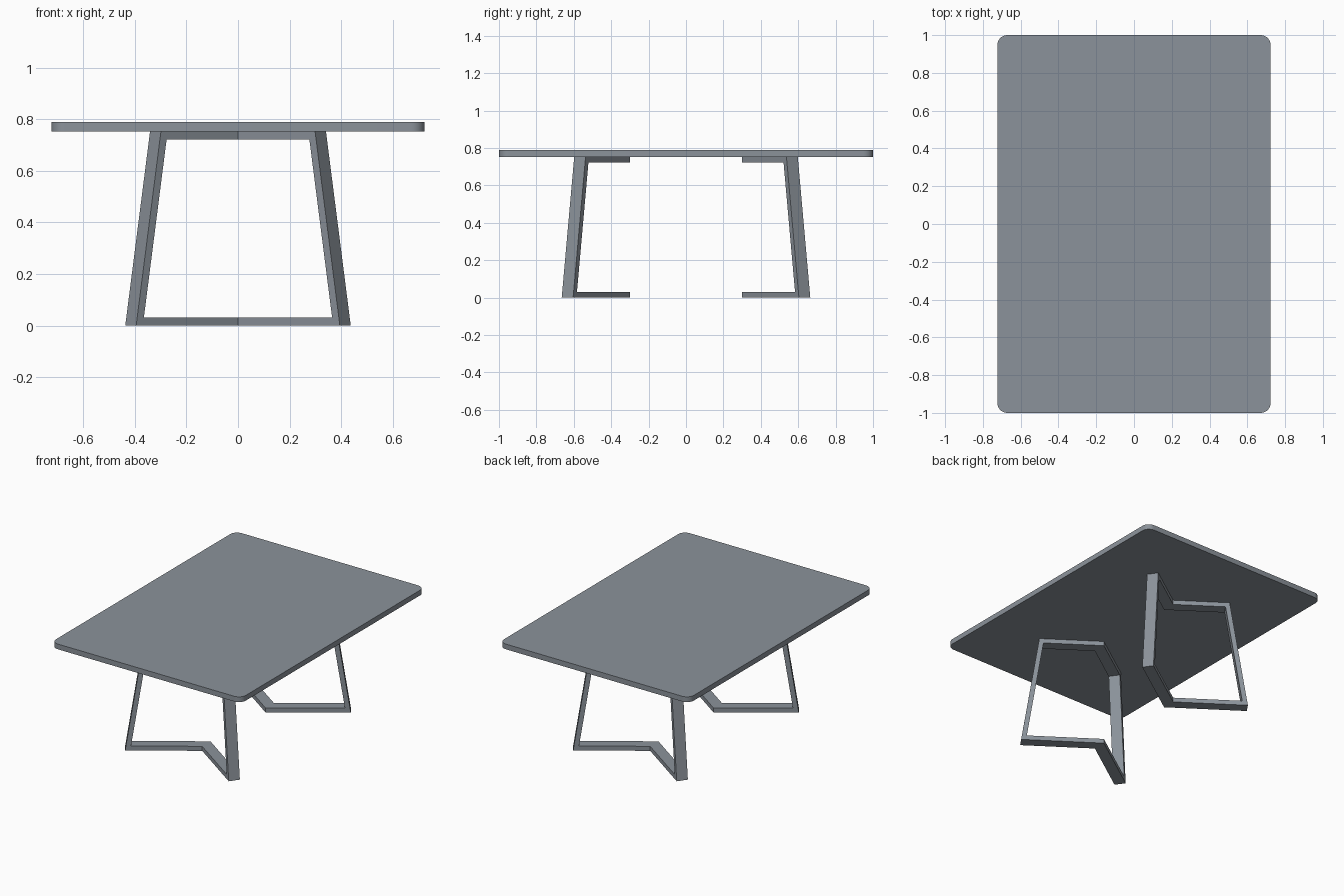
import bpy, bmesh, math

if "Cube" in bpy.data.objects:
    bpy.data.objects.remove(bpy.data.objects["Cube"])

TOP_Z, UNDER_Z = 0.788, 0.752

# Slate grey finish shared by all parts
slate = bpy.data.materials.new("slate_grey")
slate.diffuse_color = (0.26, 0.29, 0.325, 1)
slate.use_nodes = True
slate.node_tree.nodes["Principled BSDF"].inputs["Base Color"].default_value = slate.diffuse_color


def make_object(name, bm):
    bmesh.ops.recalc_face_normals(bm, faces=bm.faces)
    mesh = bpy.data.meshes.new(name)
    bm.to_mesh(mesh)
    bm.free()
    mesh.materials.append(slate)
    obj = bpy.data.objects.new(name, mesh)
    bpy.context.collection.objects.link(obj)
    return obj


# Tabletop: rounded rectangle slab
hx, hy, r, steps = 0.723, 1.0, 0.052, 8
bm = bmesh.new()
ring = []
for k, (sx, sy) in enumerate([(1, 1), (-1, 1), (-1, -1), (1, -1)]):
    for i in range(steps + 1):
        a = math.pi / 2 * (k + i / steps)
        ring.append(bm.verts.new((sx * (hx - r) + r * math.cos(a),
                                  sy * (hy - r) + r * math.sin(a), UNDER_Z)))
face = bm.faces.new(ring)
new = bmesh.ops.extrude_face_region(bm, geom=[face], use_keep_orig=True)["geom"]
for v in new:
    if isinstance(v, bmesh.types.BMVert):
        v.co.z = TOP_Z
top = make_object("tabletop", bm)
bpy.context.view_layer.objects.active = top
top.select_set(True)
bpy.ops.object.shade_smooth_by_angle(angle=math.radians(30))


# Leg frames: one C-shaped arm, mirrored into a V, for each end of the table
def leg_frame(name, side):
    apex, slope, width, bar = 0.30, 0.695, 0.074, 0.031
    n = math.hypot(1, slope)
    outer = lambda z: 0.437 - (0.437 - 0.341) * z / UNDER_Z
    hole = lambda z: outer(z) - 0.026
    z0, z1 = bar, UNDER_Z - bar
    profile = [(0, 0), (outer(0), 0), (outer(UNDER_Z), UNDER_Z), (0, UNDER_Z),
               (0, z1), (hole(z1), z1), (hole(z0), z0), (0, z0)]
    bm = bmesh.new()
    back, front = [], []
    for x, z in profile:
        y = apex + slope * x
        back.append(bm.verts.new((x, side * y, z)))
        # mitred at the centre, square-cut at the outer end
        dx, dy = (0, width * n) if x == 0 else (-width * slope / n, width / n)
        front.append(bm.verts.new((x + dx, side * (y + dy), z)))
    for quad in [(0, 1, 6, 7), (1, 2, 5, 6), (2, 3, 4, 5)]:
        for verts in (back, front):
            bm.faces.new([verts[i] for i in quad])
    for i in (0, 1, 2, 4, 5, 6):
        bm.faces.new((back[i], back[i + 1], front[i + 1], front[i]))
    obj = make_object(name, bm)
    obj.modifiers.new("mirror", 'MIRROR').use_axis[0] = True
    return obj


leg_frame("front_leg_frame", -1)
leg_frame("back_leg_frame", 1)
